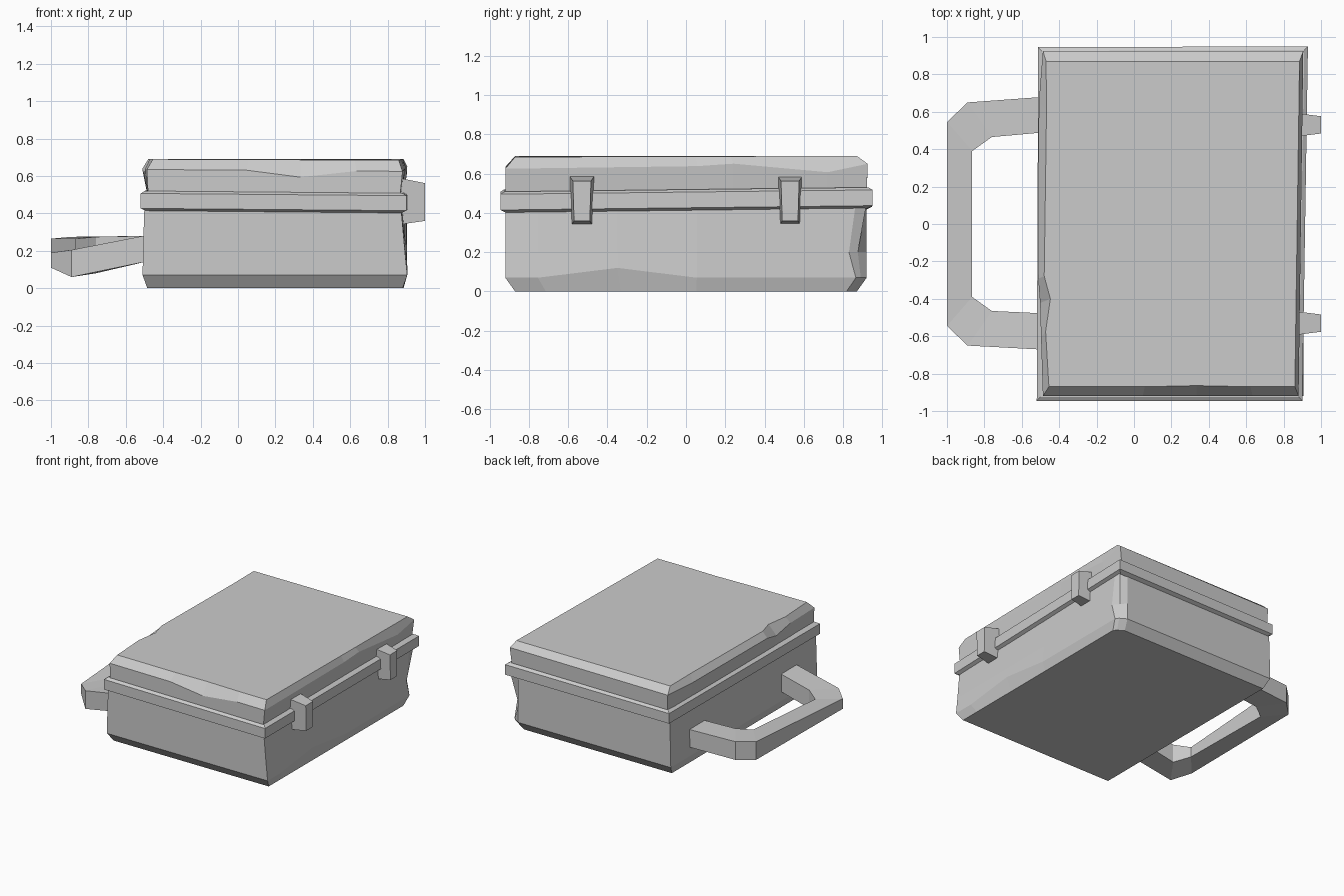
import bpy, bmesh
from mathutils import Vector

if "Cube" in bpy.data.objects:
    bpy.data.objects.remove(bpy.data.objects["Cube"])


def loft(name, rings):
    """Skin a stack of equal-length closed rings and cap both ends."""
    bm = bmesh.new()
    rows = [[bm.verts.new(p) for p in ring] for ring in rings]
    n = len(rows[0])
    for a, b in zip(rows, rows[1:]):
        for i in range(n):
            j = (i + 1) % n
            bm.faces.new((a[i], a[j], b[j], b[i]))
    bm.faces.new(rows[0][::-1])
    bm.faces.new(rows[-1])
    bmesh.ops.recalc_face_normals(bm, faces=bm.faces)
    mesh = bpy.data.meshes.new(name)
    bm.to_mesh(mesh)
    bm.free()
    obj = bpy.data.objects.new(name, mesh)
    bpy.context.collection.objects.link(obj)
    return obj


def ring(corners, splits):
    """Four corners (front-left, front-right, back-right, back-left) plus points along each side."""
    pts = []
    for k in range(4):
        a, b = Vector(corners[k]), Vector(corners[(k + 1) % 4])
        pts += [a.lerp(b, t) for t in [0] + splits[k]]
    return pts


def nudge(rings, moves):
    """Wear marks: shift single points, given as ring, index, offset."""
    for r, i, d in moves:
        rings[r][i] += Vector(d)


# Lower shell with bevelled base
s = [[], [.09, .31, .53, .97], [.05], []]
body = [ring(c, s) for c in (
    [(-.485, -.87, 0), (.88, -.87, 0), (.885, .87, 0), (-.485, .87, 0)],
    [(-.51, -.92, .07), (.905, -.92, .07), (.905, .92, .07), (-.51, .92, .07)],
    [(-.508, -.92, .2), (.892, -.92, .2), (.905, .92, .2), (-.508, .92, .2)],
    [(-.5, -.92, .45), (.87, -.92, .45), (.905, .92, .45), (-.5, .92, .45)])]
# base chip on the right side and chipped back right corner
nudge(body, [(1, 3, (0, 0, .05)),
             (0, 6, (-.02, -.03, 0)), (1, 6, (-.02, -.03, 0)),
             (2, 5, (0, -.035, 0)), (2, 6, (-.04, -.045, 0))])
loft("lower_shell", body)

# Raised rim between the two shells
outline = [(-.52, -.945, .012), (.9, -.945, 0), (.93, .95, .022), (-.512, .945, .015)]
rim = []
for inset, z in ((.03, .4), (0, .415), (0, .495), (.02, .508)):
    rim.append([Vector((x - inset * (1 if x > 0 else -1),
                        y - inset * (1 if y > 0 else -1), z + dz))
                for x, y, dz in outline])
loft("rim", rim)

# Lid with bevelled, slightly worn top edge
s = [[.39, .6, .82], [.53, .63, .89], [], [.15, .66, .73, .83]]
lid = [ring(c, s) for c in (
    [(-.48, -.92, .48), (.865, -.92, .48), (.885, .92, .48), (-.48, .92, .48)],
    [(-.487, -.92, .635), (.88, -.92, .625), (.905, .925, .65), (-.487, .925, .642)],
    [(-.455, -.87, .69), (.86, -.87, .685), (.885, .87, .69), (-.47, .87, .69)])]
nudge(lid, [(1, 2, (0, 0, -.035)), (2, 2, (0, .006, 0)),
            (1, 6, (0, 0, .01)), (1, 7, (0, 0, -.04)),
            (1, 10, (-.022, 0, 0)), (1, 11, (-.025, 0, 0)),
            (1, 12, (-.015, 0, -.03)), (1, 13, (-.01, 0, 0)),
            (2, 11, (-.02, 0, 0)), (2, 12, (.012, 0, 0)), (2, 13, (-.015, 0, 0))])
loft("lid", lid)

# Two tapered latches on the right side
for side, label in ((-1, "front"), (1, "back")):
    secs = []
    for x, top, bottom, z0, z1 in ((.86, .064, .053, .34, .59), (1, .046, .04, .36, .562)):
        y = .53 * side
        secs.append([(x, y - bottom, z0), (x, y + bottom, z0), (x, y + top, z1), (x, y - top, z1)])
    loft(label + "_latch", secs)

# Angular carry handle on the left: outer xy, inner xy, bottom z, top z
stations = [(-.48, -.672, -.48, -.478, .145, .285),
            (-.89, -.65, -.76, -.465, .06, .205),
            (-1, -.545, -.865, -.39, .11, .19),
            (-1, .545, -.865, .39, .12, .265),
            (-.89, .65, -.76, .465, .13, .275),
            (-.48, .68, -.48, .49, .14, .28)]
handle = []
for ox, oy, ix, iy, z0, z1 in stations:
    # inner edge keeps the slope of the arm
    lift = .02 if -.7 < oy < -.5 and ox < -.5 else 0
    handle.append([(ox, oy, z0), (ix, iy, z0 + lift), (ix, iy, z1 + lift), (ox, oy, z1)])
loft("handle", handle)
